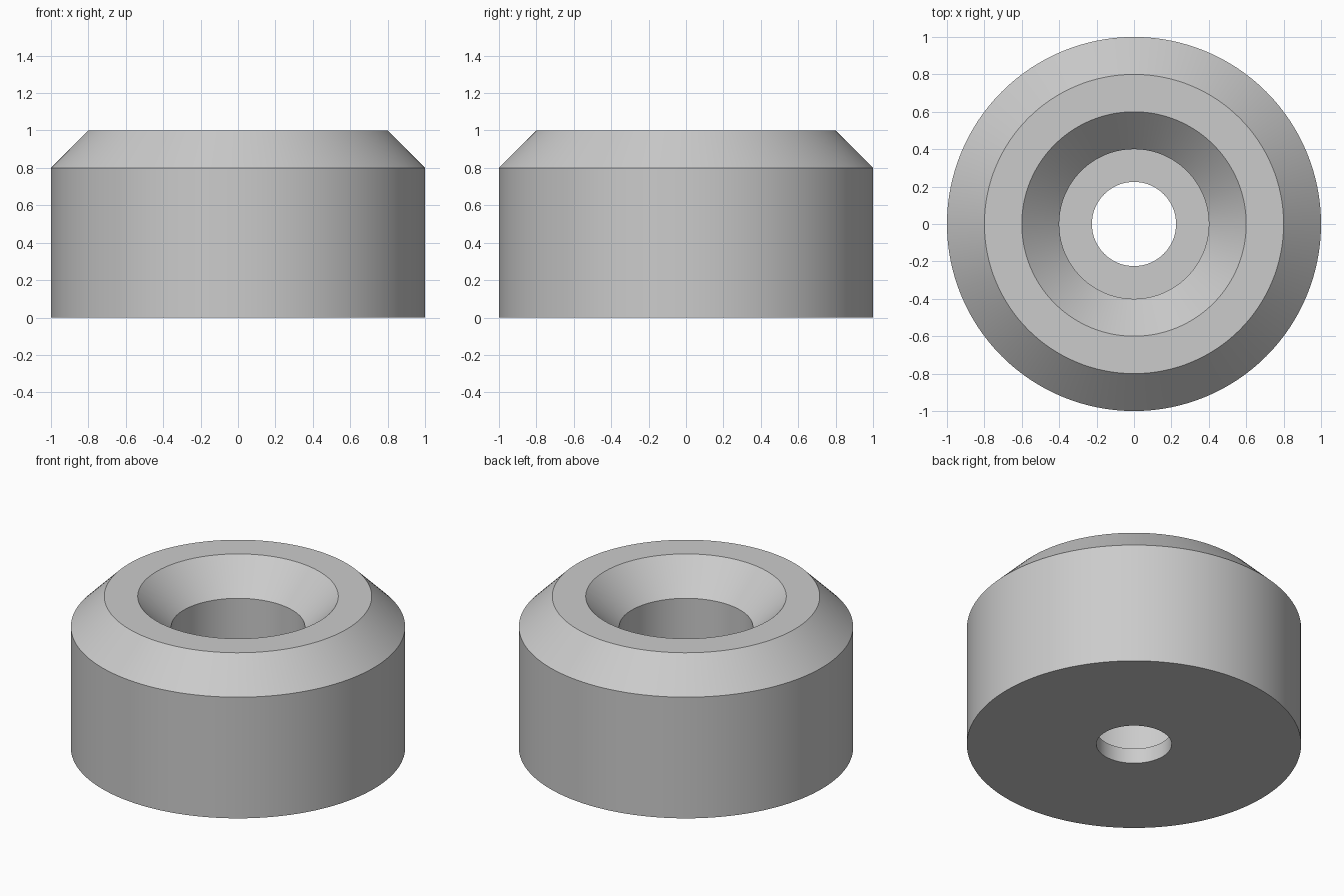
import bpy, bmesh, math

cube = bpy.data.objects.get("Cube")
if cube:
    bpy.data.objects.remove(cube, do_unlink=True)

SEGMENTS = 128

# Plain grey material
grey = bpy.data.materials.new("plain_grey")
grey.use_nodes = True
colour = (0.6, 0.6, 0.6, 1)
grey.diffuse_color = colour
grey.node_tree.nodes["Principled BSDF"].inputs["Base Color"].default_value = colour

# Closed cross-section (radius, height): chamfered outside, countersunk bore, thin floor with hole
profile = [(0.225, 0), (1, 0), (1, 0.8), (0.8, 1), (0.6, 1),
           (0.4, 0.8), (0.4, 0.1), (0.225, 0.1)]

# Revolve the section around z
bm = bmesh.new()
rings = []
for i in range(SEGMENTS):
    a = math.tau * i / SEGMENTS
    rings.append([bm.verts.new((r * math.cos(a), r * math.sin(a), z)) for r, z in profile])
for i, ring in enumerate(rings):
    following = rings[(i + 1) % SEGMENTS]
    for j in range(len(profile)):
        k = (j + 1) % len(profile)
        bm.faces.new((ring[j], following[j], following[k], ring[k]))
bmesh.ops.recalc_face_normals(bm, faces=bm.faces)

mesh = bpy.data.meshes.new("bumper_foot")
bm.to_mesh(mesh)
bm.free()
mesh.materials.append(grey)
foot = bpy.data.objects.new("bumper_foot", mesh)
bpy.context.collection.objects.link(foot)

# Smooth walls with crisp rims
bpy.ops.object.select_all(action='DESELECT')
foot.select_set(True)
bpy.context.view_layer.objects.active = foot
bpy.ops.object.shade_smooth_by_angle(angle=math.radians(30))
